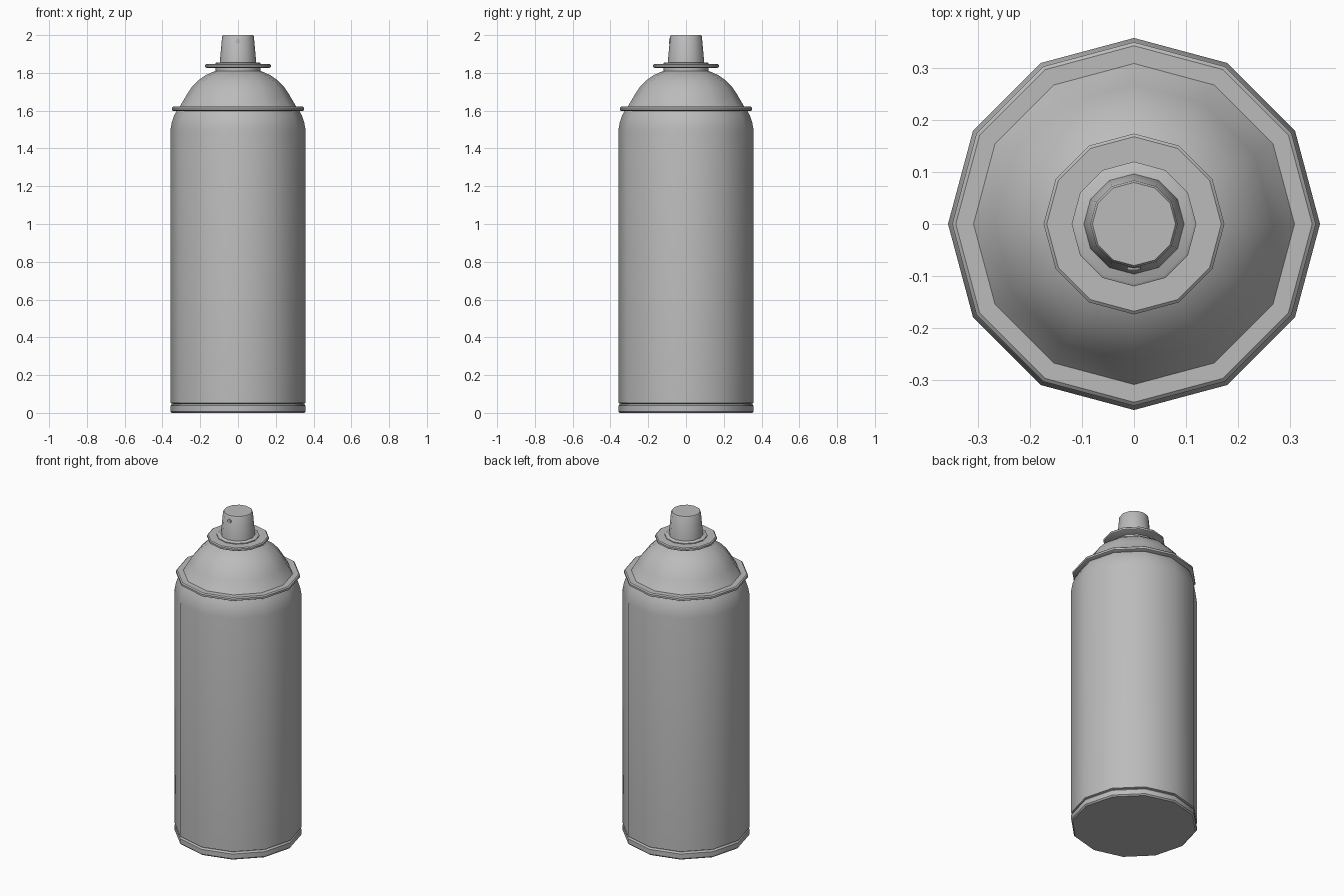
import bpy
import bmesh
from math import cos, sin, pi, radians

SIDES = 12

cube = bpy.data.objects.get("Cube")
if cube:
    bpy.data.objects.remove(cube, do_unlink=True)

grey = bpy.data.materials.new("plain grey")
grey.use_nodes = True
colour = (0.5, 0.5, 0.5, 1)
grey.diffuse_color = colour
grey.node_tree.nodes["Principled BSDF"].inputs["Base Color"].default_value = colour


def finish(name, bm):
    bmesh.ops.recalc_face_normals(bm, faces=bm.faces)
    mesh = bpy.data.meshes.new(name)
    bm.to_mesh(mesh)
    bm.free()
    mesh.materials.append(grey)
    obj = bpy.data.objects.new(name, mesh)
    bpy.context.collection.objects.link(obj)
    bpy.ops.object.select_all(action="DESELECT")
    obj.select_set(True)
    bpy.context.view_layer.objects.active = obj
    bpy.ops.object.shade_smooth_by_angle(angle=radians(36))
    return obj


def lathe(name, profile):
    """Turn (radius, height) points round the z axis and cap both ends."""
    bm = bmesh.new()
    rings = [[bm.verts.new((r * cos(2 * pi * i / SIDES), r * sin(2 * pi * i / SIDES), z))
              for i in range(SIDES)] for r, z in profile]
    for low, high in zip(rings, rings[1:]):
        for i in range(SIDES):
            j = (i + 1) % SIDES
            bm.faces.new((low[i], low[j], high[j], high[i]))
    bm.faces.new(rings[0][::-1])
    bm.faces.new(rings[-1])
    return finish(name, bm)


# Can body with its rolled shoulder
lathe("can_body", [(0.345, 0.03), (0.345, 0.048), (0.358, 0.052), (0.358, 1.497),
                   (0.350, 1.54), (0.338, 1.575), (0.322, 1.605)])
# Rolled seams at the foot and the shoulder
lathe("base_rim", [(0.350, 0), (0.358, 0.008), (0.358, 0.038), (0.350, 0.047)])
lathe("shoulder_rim", [(0.340, 1.598), (0.350, 1.603), (0.350, 1.615), (0.343, 1.621)])
# Domed top
lathe("dome", [(0.317, 1.612), (0.308, 1.622), (0.268, 1.69), (0.247, 1.722),
               (0.213, 1.758), (0.173, 1.787), (0.122, 1.81), (0.110, 1.813)])
# Valve neck, collar and seat
lathe("valve_neck", [(0.120, 1.805), (0.120, 1.852), (0.114, 1.856)])
lathe("valve_collar", [(0.166, 1.826), (0.174, 1.831), (0.174, 1.842), (0.168, 1.847)])
# Spray button
lathe("spray_button", [(0.097, 1.85), (0.084, 1.994), (0.080, 2.0)])

# Spray hole: a small disc set in the front of the button
bm = bmesh.new()
bmesh.ops.create_cone(bm, cap_ends=True, segments=SIDES, radius1=0.013, radius2=0.013, depth=0.008)
hole = finish("spray_hole", bm)
hole.rotation_euler.x = pi / 2
hole.location = (0, -0.085, 1.968)
